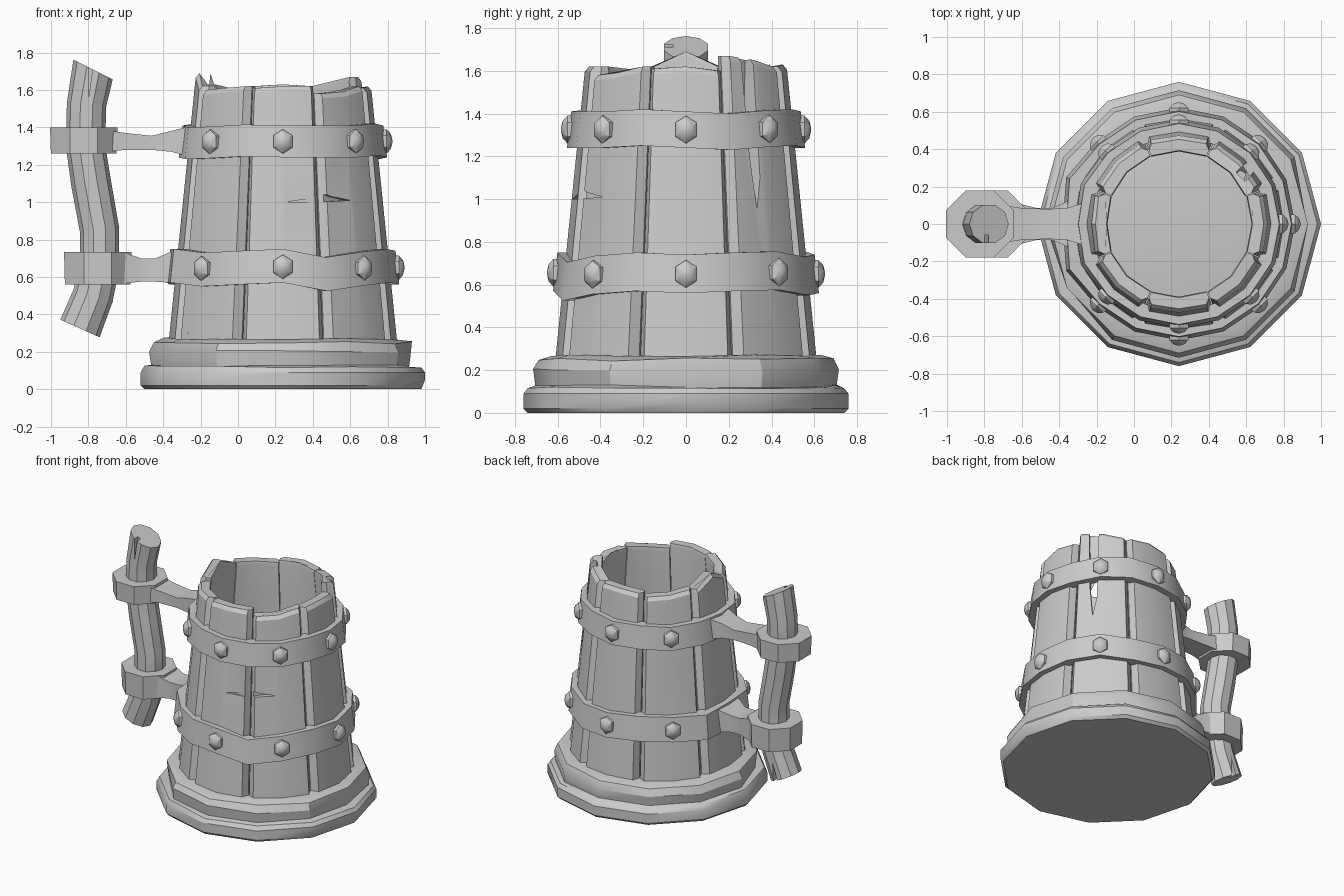
import bpy, bmesh, random
from math import sin, cos, pi, radians
from mathutils import Vector

if "Cube" in bpy.data.objects:
    bpy.data.objects.remove(bpy.data.objects["Cube"])

random.seed(4)
CX = 0.24  # axis of the barrel


def loft(name, rings, loop=False):
    """Skin a list of equal point rings; capped unless looped."""
    bm = bmesh.new()
    vs = [[bm.verts.new(p) for p in r] for r in rings]
    n, m = len(vs[0]), len(vs)
    for i in range(m if loop else m - 1):
        a, b = vs[i], vs[(i + 1) % m]
        for j in range(n):
            k = (j + 1) % n
            bm.faces.new((a[j], a[k], b[k], b[j]))
    if not loop:
        bm.faces.new(vs[0])
        bm.faces.new(vs[-1])
    bmesh.ops.recalc_face_normals(bm, faces=bm.faces)
    me = bpy.data.meshes.new(name)
    bm.to_mesh(me)
    bm.free()
    ob = bpy.data.objects.new(name, me)
    bpy.context.collection.objects.link(ob)
    return ob


def polar(r, a, z):
    return Vector((CX + r * cos(a), r * sin(a), z))


def cut(ob, rings):
    """Carve a prism out of an object and keep the result."""
    cutter = loft("cutter", rings)
    cutter.hide_render = True
    mod = ob.modifiers.new("crack", 'BOOLEAN')
    mod.operation, mod.solver, mod.object = 'DIFFERENCE', 'EXACT', cutter
    dg = bpy.context.evaluated_depsgraph_get()
    dg.update()
    me = bpy.data.meshes.new_from_object(ob.evaluated_get(dg))
    ob.modifiers.clear()
    ob.data = me
    bpy.data.objects.remove(cutter)


# Stepped twelve-sided base, its top is the floor of the mug
profile = [(.74, 0), (.76, .02), (.76, .09), (.74, .12), (.705, .125),
           (.715, .2), (.69, .25), (.63, .27)]
rings = []
for i, (r, z) in enumerate(profile):
    ring = []
    for k in range(12):
        lift = .03 if k == 0 and i == 1 else 0
        dent = .03 if k in (0, 7) and i in (4, 5) else 0
        ring.append(polar(r - dent, k * pi / 6, z + lift + (random.uniform(-.008, .008) if i > 2 else 0)))
    rings.append(ring)
loft("base", rings)

# Eight tapered staves with uneven tops: heights at left, middle, right
tops = [(1.61, 1.62, 1.60), (1.67, 1.65, 1.62), (1.62, 1.63, 1.62), (1.60, 1.61, 1.63),
        (1.62, 1.69, 1.62), (1.60, 1.61, 1.62), (1.61, 1.62, 1.62), (1.58, 1.59, 1.62)]


def outer(z):
    return .61 - (z - .26) * .102


def stave(i, h):
    mid = i * pi / 4
    # section: (angle, depth below the outer face)
    sec = [(-18.7, 0), (0, 0), (18.7, 0), (22.2, .045), (22.2, .085), (0, .085), (-22.2, .085), (-22.2, .045)]
    rings = []
    for lvl in (0, 1, 2):
        ring = []
        for a, d in sec:
            side = max(-1, min(1, a / 18.7))
            top = h[1] + (h[2] - h[1]) * side if side > 0 else h[1] + (h[1] - h[0]) * side
            z = (.2, top - .025, top)[lvl]
            if lvl == 2:  # chamfered rim
                d += .018 if d == 0 else -.008 if d > .08 else 0
            ring.append(polar(outer(z) - d, mid + radians(a), z))
        rings.append(ring)
    return loft("stave_%d" % i, rings)


staves = [stave(i, h) for i, h in enumerate(tops)]


def crack(i, pts, depth=.03):
    """Cut a (tangent, height) outline into the outer face of a stave."""
    a = i * pi / 4
    n, t = Vector((cos(a), sin(a), 0)), Vector((-sin(a), cos(a), 0))
    c = Vector((CX, 0, 0))
    cut(staves[i], [[c + n * r + t * u + Vector((0, 0, z)) for u, z in pts] for r in
                    (outer(pts[0][1]) - depth, .75)])


crack(6, [(.01, 1.0), (.21, 1.0), (.21, 1.05), (.15, 1.02)])
crack(7, [(-.23, 1.0), (-.02, 1.01), (-.14, 1.03), (-.23, 1.06)], .05)
crack(1, [(-.02, 1.72), (-.09, 1.72), (-.08, 1.2), (-.06, .95), (-.03, 1.1)], .05)
crack(5, [(-.21, .28), (-.13, .3), (-.18, .45), (-.21, .42)])


# Two wavy iron bands with rivets
def band(name, z, r, half, wave, flare):
    rings = []
    for k in range(16):
        a = k * pi / 8
        w = wave[k % len(wave)]
        e = flare if k in (7, 9) else 0
        rings.append([polar(r + e + .012, a, z + w - half), polar(r + e - .008, a, z + w + half),
                      polar(r - .08, a, z + w + half), polar(r - .06, a, z + w - half)])
    loft(name, rings, True)
    for k in range(8):
        if k == 4:
            continue  # handle side
        a = k * pi / 4
        n, t = Vector((cos(a), sin(a), 0)), Vector((-sin(a), cos(a), 0))
        c = polar(r, a, z + wave[2 * k] * .5)
        loft("%s_rivet_%d" % (name, k),
             [[c + n * d + t * s * sin(j * pi / 3) + Vector((0, 0, s * 1.12 * cos(j * pi / 3))) for j in range(6)]
              for d, s in ((-.02, .058), (.01, .058), (.032, .036), (.04, .008))])


band("lower_band", .65, .61, .09,
     [0, .01, .015, -.01, 0, .015, .01, 0, .01, .01, -.01, 0, .01, -.035, -.005, .01], .03)
band("upper_band", 1.325, .545, .085,
     [0, -.01, .005, .01, 0, .005, -.005, .005, 0, -.01, -.005, .005, 0, 0, 0, .01], .01)

# Bent wooden handle with slanted ends
path = [(-.775, 1.71, -.5), (-.81, 1.52, -.1), (-.815, 1.3, .05), (-.785, 1.1, .2), (-.74, .85, .1),
        (-.74, .66, -.1), (-.775, .5, -.3), (-.845, .325, -.45)]
rings = []
for x, z, slope in path:
    rings.append([Vector((x + .105 * cos(j * pi / 5), .108 * sin(j * pi / 5),
                          z + slope * .105 * cos(j * pi / 5))) for j in range(10)])
handle = loft("handle", rings)
cut(handle, [[(-.80, y, 1.8), (-.765, y, 1.8), (-.80, y, 1.55)] for y in (-.2, -.06)])
cut(handle, [[(-.86, y, .25), (-.81, y, .25), (-.80, y, .45)] for y in (.06, .2)])


# Octagonal clamps and the arms that hold the handle
def clamp(name, x, z0, z1):
    loft(name, [[(x + r * cos((j + .5) * pi / 4), r * sin((j + .5) * pi / 4), z) for j in range(8)]
                for r, z in ((.19, z0), (.195, z1))])


def arm(name, sections):
    loft(name, [[(x, -w, z0), (x, w, z0), (x, w, z1), (x, -w, z1)] for x, w, z0, z1 in sections])


clamp("upper_clamp", -.825, 1.26, 1.40)
clamp("lower_clamp", -.75, .56, .735)
arm("upper_arm", [(-.70, .1, 1.27, 1.385), (-.60, .085, 1.28, 1.37), (-.46, .08, 1.28, 1.355),
                  (-.36, .085, 1.27, 1.38), (-.28, .11, 1.25, 1.40)])
arm("lower_arm", [(-.62, .11, .565, .735), (-.52, .085, .575, .70), (-.44, .085, .575, .70),
                  (-.36, .12, .57, .735), (-.32, .13, .57, .74)])

# Smooth shading with crisp edges
bpy.ops.object.select_all(action='SELECT')
bpy.context.view_layer.objects.active = handle
bpy.ops.object.shade_smooth_by_angle(angle=radians(32))
